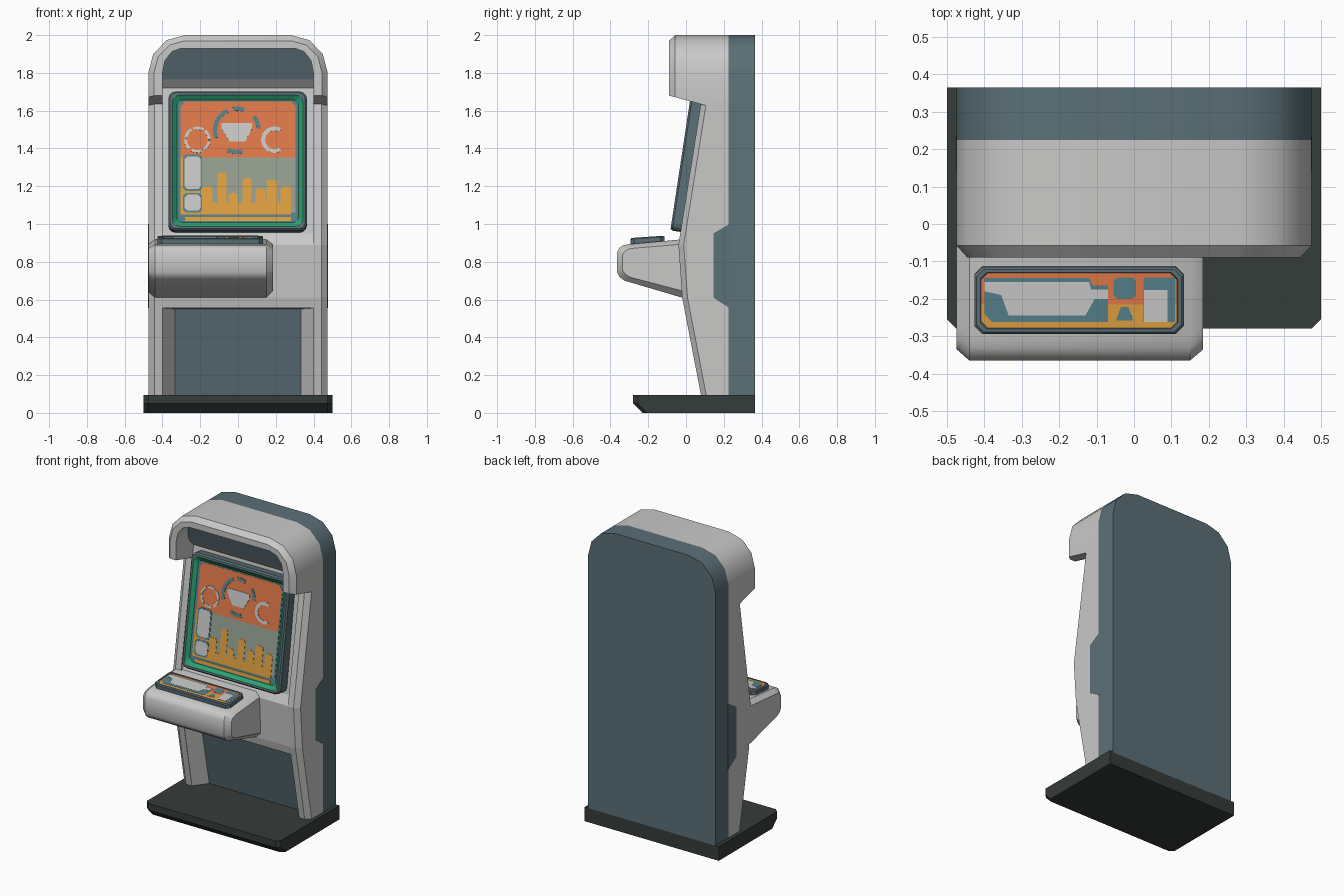
import bpy, bmesh, math
from mathutils import Matrix, Vector

if "Cube" in bpy.data.objects:
    bpy.data.objects.remove(bpy.data.objects["Cube"])


def material(name, rgb):
    m = bpy.data.materials.new(name)
    m.diffuse_color = (*rgb, 1)
    m.use_nodes = True
    m.node_tree.nodes["Principled BSDF"].inputs["Base Color"].default_value = m.diffuse_color
    return m


GREY = material("light_grey", (0.58, 0.585, 0.575))
SLATE = material("slate_blue", (0.105, 0.16, 0.185))
DARK = material("charcoal_green", (0.036, 0.045, 0.041))
ORANGE = material("orange", (0.74, 0.19, 0.065))
AMBER = material("amber", (0.74, 0.35, 0.05))
TEAL = material("teal", (0.09, 0.22, 0.26))
GREEN = material("green", (0.021, 0.36, 0.16))
SAGE = material("sage", (0.30, 0.345, 0.28))


def finish(name, bm, mats, smooth=False):
    bmesh.ops.recalc_face_normals(bm, faces=bm.faces)
    me = bpy.data.meshes.new(name)
    bm.to_mesh(me)
    bm.free()
    ob = bpy.data.objects.new(name, me)
    bpy.context.collection.objects.link(ob)
    for m in mats:
        me.materials.append(m)
    if smooth:
        bpy.ops.object.select_all(action='DESELECT')
        ob.select_set(True)
        bpy.context.view_layer.objects.active = ob
        bpy.ops.object.shade_smooth_by_angle(angle=math.radians(35))
    return ob


def loft(name, rings, mats, bands=None, cap=0, smooth=False):
    """Skin closed rings of equal length and cap both ends."""
    bm = bmesh.new()
    vs = [[bm.verts.new(p) for p in r] for r in rings]
    n = len(rings[0])
    for i in range(len(vs) - 1):
        for j in range(n):
            k = (j + 1) % n
            f = bm.faces.new((vs[i][j], vs[i][k], vs[i + 1][k], vs[i + 1][j]))
            f.material_index = bands[i] if bands else 0
    bm.faces.new(vs[0])
    bm.faces.new(vs[-1]).material_index = cap
    return finish(name, bm, mats, smooth)


def slab_x(name, profile, x0, x1, mats):
    """Extrude a (y, z) profile along x."""
    return loft(name, [[(x, y, z) for y, z in profile] for x in (x0, x1)], mats)


def arch(hw, top, bottom, rx, rz):
    """Open arch outline as (x, z), left foot to right foot."""
    right = [(hw, bottom)]
    for k in range(4):
        a = math.radians(30 * k)
        right.append((hw - rx + rx * math.cos(a), top - rz + rz * math.sin(a)))
    return [(-x, z) for x, z in right] + right[::-1]


# base plinth
def footprint(z, front):
    return [(-.5, .365, z), (-.5, front + .025, z), (-.475, front, z),
            (.475, front, z), (.5, front + .025, z), (.5, .365, z)]


loft("base", [footprint(0, -.23), footprint(.05, -.28), footprint(.095, -.28)], [DARK])

# back shell and its side tabs
outline = arch(.475, 2.0, .09, .195, .2)
loft("back_shell", [[(x, y, z) for x, z in outline] for y in (.225, .365)], [SLATE], smooth=True)
for s, side in ((-1, "left"), (1, "right")):
    slab_x(side + "_side_tab", [(.235, 1.0), (.23, 1.0), (.145, .95), (.145, .61), (.23, .555), (.235, .555)],
           s * .45, s * .4765, [SLATE])

# cabinet core with recessed lower panel
core = slab_x("cabinet_core",
              [(.17, .09), (.08, .55), (-.008, .555), (-.02, .61), (-.035, .89), (-.005, .95),
               (.10, 1.73), (.226, 1.73), (.226, .09)], -.402, .402, [GREY, SLATE])
for f in core.data.polygons:
    if f.center.z < .5 and f.normal.y < -.8:
        f.material_index = 1

# side rails with chamfered outer edge, and slanted jambs beside the lower panel
front = [(.08, .09), (-.02, .61), (-.04, .89), (.08, 1.645)]
back = [(.226, 1.66), (.226, .09)]
for s, side in ((-1, "left"), (1, "right")):
    rings = []
    for x, d in ((.40, 0), (.442, 0), (.475, .028)):
        rings.append([(s * x, y + d, z) for y, z in front] + [(s * x, y, z) for y, z in back])
    loft(side + "_rail", rings, [GREY])
    loft(side + "_jamb", [[(s * .401, y, z), (s * .401, y + .1, z), (s * .325, y + .1, z)]
                          for y, z in ((.08, .09), (-.009, .556))], [GREY])

# hood arch, section swept around the arch
outer = arch(.475, 2.0, 1.68, .195, .2)
mid = arch(.445, 1.97, 1.68, .165, .17)
inner = arch(.40, 1.93, 1.68, .10, .13)
sections = []
for i, (o, m, n) in enumerate(zip(outer, mid, inner)):
    sec = [(o[0], .226, o[1]), (o[0], -.057, o[1]), (m[0], -.09, m[1]), (n[0], -.09, n[1]), (n[0], .226, n[1])]
    if i in (0, len(outer) - 1):     # sloping underside of the feet
        sec = [(x, y, 1.68 - (y + .09) * .27) for x, y, z in sec]
    sections.append(sec)
loft("hood", sections, [GREY], smooth=True)

# marquee panel under the hood
marquee = slab_x("marquee", [(.0, 1.945), (.05, 1.765), (.09, 1.72), (.226, 1.72), (.226, 1.945)],
                 -.402, .402, [GREY, SLATE])
for f in marquee.data.polygons:
    if f.normal.y < -.5 and f.center.z > 1.8:
        f.material_index = 1

# control shelf with inset ends
shelf = [(.03, .92), (-.04, .917), (-.30, .893), (-.33, .888), (-.352, .875), (-.365, .85),
         (-.365, .745), (-.352, .72), (-.325, .70), (-.02, .61), (.03, .60)]
inset = [(y + (.03 if y < -.2 else 0), .79 + (z - .79) * .8) for y, z in shelf]
loft("control_shelf", [[(x, y, z) for y, z in p] for x, p in
                       ((-.474, inset), (-.44, shelf), (.15, shelf), (.185, inset))], [GREY], smooth=True)


# tilted display helpers: u is along x, v up the display, n out of it
def tilted(origin, degrees):
    t = math.radians(degrees)
    s, c = math.sin(t), math.cos(t)
    return Matrix(((1, 0, 0, origin[0]), (0, s, -c, origin[1]), (0, c, s, origin[2]), (0, 0, 0, 1)))


def round_rect(M, hw, hh, r, n, seg):
    pts = []
    for q, (sx, sy) in enumerate(((1, 1), (-1, 1), (-1, -1), (1, -1))):
        for k in range(seg + 1):
            a = math.pi / 2 * (q + k / seg)
            pts.append(M @ Vector((sx * (hw - r) + r * math.cos(a), sy * (hh - r) + r * math.sin(a), n)))
    return pts


def art(name, polys, M, centre, height, mat):
    """Thin plates from 2D polygons lying on a display."""
    bm = bmesh.new()
    for p in polys:
        lo, hi = [[bm.verts.new(M @ Vector((x - centre[0], y - centre[1], h))) for x, y in p]
                  for h in (height - .003, height)]
        bm.faces.new(hi)
        for j in range(len(p)):
            k = (j + 1) % len(p)
            bm.faces.new((lo[j], lo[k], hi[k], hi[j]))
    finish(name, bm, [mat])


def rect(x0, y0, x1, y1, c=0.0):
    if not c:
        return [(x0, y0), (x1, y0), (x1, y1), (x0, y1)]
    return [(x0 + c, y0), (x1 - c, y0), (x1, y0 + c), (x1, y1 - c),
            (x1 - c, y1), (x0 + c, y1), (x0, y1 - c), (x0, y0 + c)]


def arc(cx, cy, r0, r1, a0, a1, seg=8):
    ang = [math.radians(a0 + (a1 - a0) * k / seg) for k in range(seg + 1)]
    return [(cx + r1 * math.cos(a), cy + r1 * math.sin(a)) for a in ang] + \
           [(cx + r0 * math.cos(a), cy + r0 * math.sin(a)) for a in reversed(ang)]


# main screen frame
S = tilted((-.002, -.027, 1.335), 8.6)
sizes = ((.367, .373, .04, -.08), (.367, .373, .04, -.01), (.358, .364, .035, 0),
         (.345, .351, .035, 0), (.322, .328, .03, -.02), (.318, .324, .03, -.02))
loft("screen_frame", [round_rect(S, *z, 3) for z in sizes], [SLATE, GREEN, TEAL],
     bands=[0, 0, 0, 1, 0], cap=2)

# main screen picture
C = (-.002, 1.335)
art("screen_sky", [[(-.305, 1.355), (.305, 1.355), (.305, 1.63), (.28, 1.655), (-.28, 1.655), (-.305, 1.63)]],
    S, C, -.018, ORANGE)
art("screen_haze", [rect(-.2, 1.06, .305, 1.355)], S, C, -.018, SAGE)
bars = [(-.193, -.135, 1.20), (-.108, -.06, 1.275), (-.05, -.003, 1.165), (.024, .072, 1.245),
        (.093, .145, 1.19), (.15, .208, 1.235), (.225, .28, 1.20)]
art("screen_bars", [[(a, 1.05), (b, 1.05), (b, t - .012), (b - .012, t), (a + .012, t), (a, t - .012)]
                    for a, b, t in bars]
    + [rect(-.305, 1.05, -.2, 1.355), rect(-.28, 1.015, .28, 1.036), rect(-.2, 1.05, .28, 1.11)],
    S, C, -.016, AMBER)
art("screen_blocks", [rect(-.283, 1.185, -.197, 1.36, .015), rect(-.283, 1.07, -.197, 1.155, .015)],
    S, C, -.014, GREY)
art("screen_block_edges", [rect(-.292, 1.175, -.19, 1.37, .015), rect(-.292, 1.06, -.19, 1.165, .015),
                           rect(.305, 1.05, .313, 1.6)], S, C, -.015, TEAL)
art("screen_dials", [arc(-.215, 1.45, .055, .07, a, a + 50, 4) for a in range(0, 360, 60)]
    + [arc(.193, 1.45, .05, .072, 60, 300), [(-.088, 1.54), (.075, 1.54), (.075, 1.51), (.038, 1.44),
                                           (-.045, 1.44), (-.088, 1.51)]], S, C, -.015, GREY)
art("screen_ring", [arc(-.006, 1.50, .105, .127, a, b) for a, b in ((5, 40), (70, 100), (115, 200), (245, 285))],
    S, C, -.015, TEAL)

# control panel on the shelf
P = tilted((-.147, -.205, .932), 86)
panel = ((.272, .086, .02, -.045), (.28, .09, .022, -.03), (.28, .09, .022, -.006), (.274, .084, .02, 0),
         (.264, .076, .018, 0), (.262, .074, .018, -.005))
loft("control_panel", [round_rect(P, *z, 1) for z in panel], [SLATE, TEAL], bands=[0] * 5, cap=1)

# control panel picture
D = (-.147, -.205)
art("panel_upper", [[(-.409, -.215), (.115, -.215), (.115, -.149), (.097, -.131), (-.391, -.131), (-.409, -.149)]],
    P, D, -.003, ORANGE)
art("panel_lower", [[(-.409, -.215), (.115, -.215), (.115, -.261), (.097, -.279), (-.391, -.279), (-.409, -.261)]],
    P, D, -.003, AMBER)
art("panel_inlays", [[(-.4, -.145), (-.12, -.145), (-.11, -.165), (-.07, -.165), (-.07, -.262), (-.38, -.262),
                      (-.4, -.24)], rect(-.055, -.2, .005, -.143, .01),
                     [(-.048, -.258), (-.002, -.258), (-.015, -.222), (-.035, -.222)],
                     rect(.025, -.262, .11, -.143)], P, D, -.002, TEAL)
art("panel_keys", [[(-.4, -.155), (-.12, -.155), (-.115, -.175), (-.07, -.175), (-.07, -.2), (-.105, -.2),
                    (-.13, -.245), (-.335, -.245), (-.355, -.19), (-.4, -.18)],
                   rect(.027, -.262, .09, -.177)], P, D, -.001, GREY)
